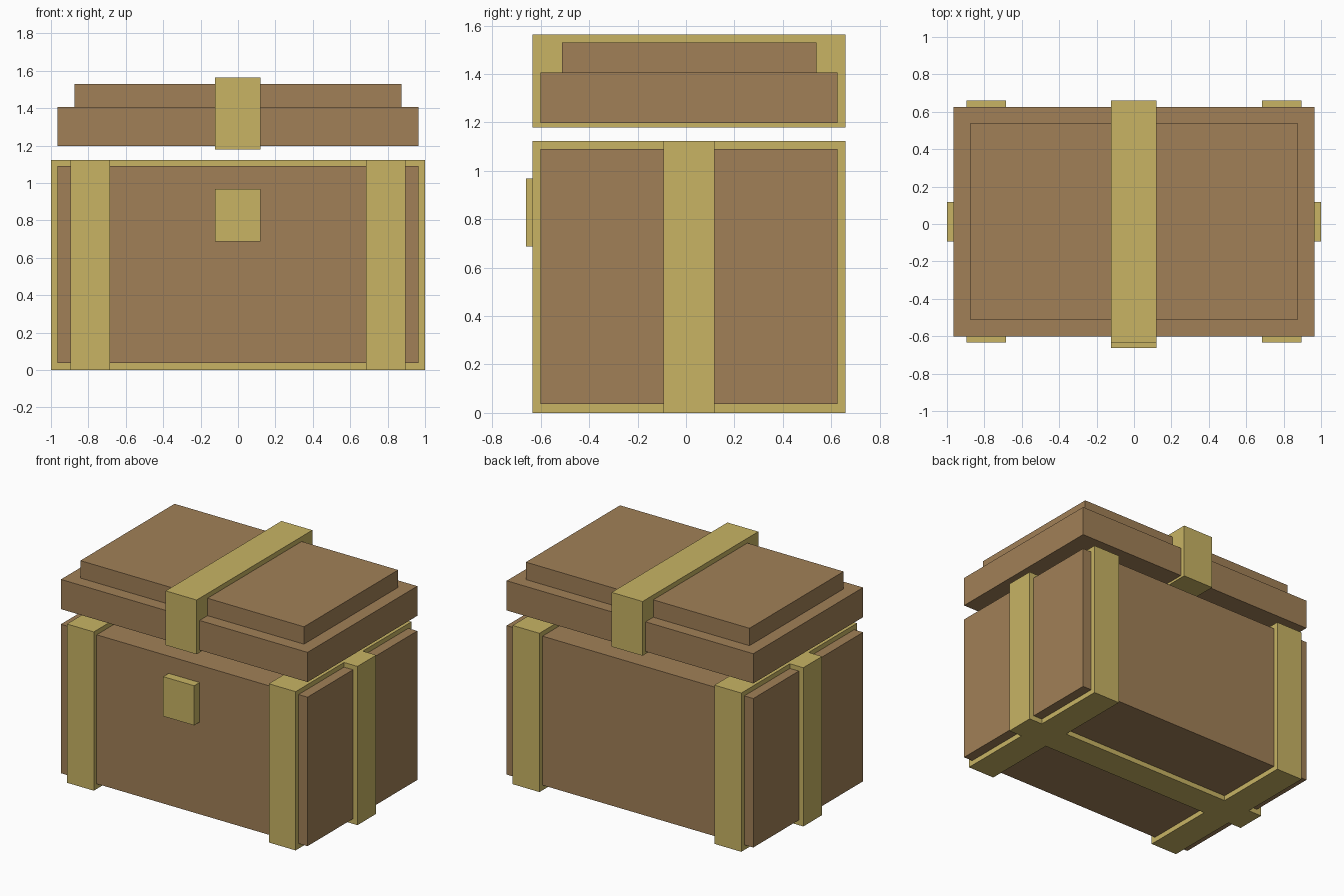
import bpy

cube = bpy.data.objects.get("Cube")
if cube:
    bpy.data.objects.remove(cube, do_unlink=True)


def material(name, rgb):
    mat = bpy.data.materials.new(name)
    mat.use_nodes = True
    color = (*rgb, 1.0)
    mat.diffuse_color = color
    mat.node_tree.nodes["Principled BSDF"].inputs["Base Color"].default_value = color
    return mat


wood = material("brown wood", (0.355, 0.216, 0.095))
brass = material("pale brass", (0.578, 0.456, 0.127))


def box(name, x, y, z, mat):
    """Flat-sided box given its (min, max) range on each axis."""
    ranges = (x, y, z)
    bpy.ops.mesh.primitive_cube_add(size=1, location=[(a + b) / 2 for a, b in ranges])
    obj = bpy.context.object
    obj.name = name
    obj.scale = [b - a for a, b in ranges]
    bpy.ops.object.transform_apply(location=False, rotation=False, scale=True)
    obj.data.materials.append(mat)
    return obj


wood_depth = (-0.601, 0.626)
band_depth = (-0.634, 0.66)
band_height = (0, 1.123)

# Chest body
box("chest_body", (-0.965, 0.965), wood_depth, (0.036, 1.09), wood)

# Bands wrapped around the body
box("left_band", (0.685, 0.895), band_depth, band_height, brass)
box("right_band", (-0.895, -0.685), band_depth, band_height, brass)
box("lengthwise_band", (-1, 1), (-0.093, 0.117), band_height, brass)

# Latch plate
box("latch", (-0.122, 0.12), (-0.662, -0.58), (0.688, 0.968), brass)

# Stepped lid floating above the body
box("lid_base", (-0.965, 0.965), wood_depth, (1.197, 1.407), wood)
box("lid_top", (-0.875, 0.875), (-0.512, 0.54), (1.39, 1.53), wood)
box("lid_band", (-0.122, 0.12), band_depth, (1.18, 1.564), brass)
